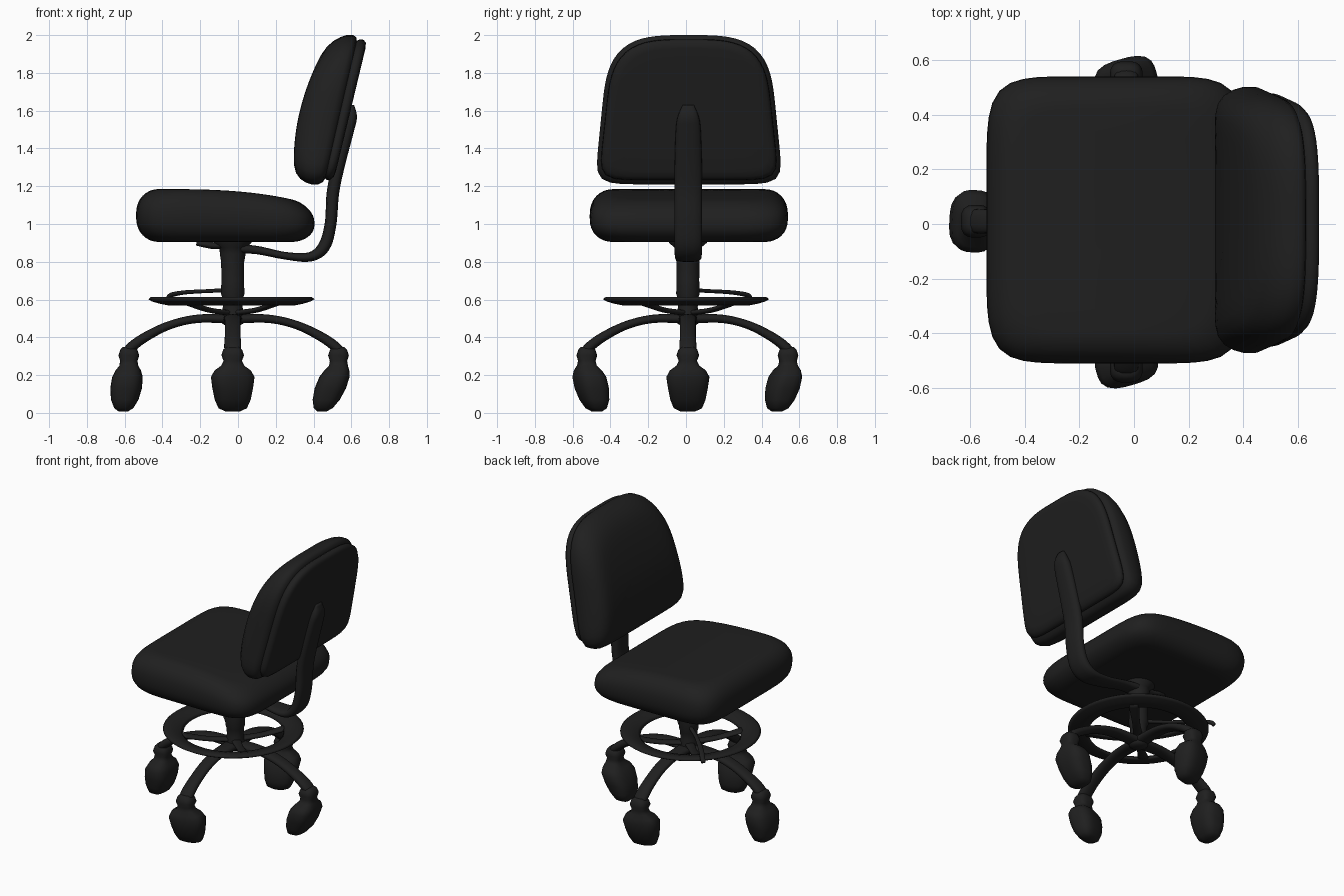
import bpy, bmesh, math
from mathutils import Vector

if "Cube" in bpy.data.objects:
    bpy.data.objects.remove(bpy.data.objects["Cube"])

black = bpy.data.materials.new("soft black")
black.diffuse_color = (0.014, 0.014, 0.014, 1)
black.use_nodes = True
black.node_tree.nodes["Principled BSDF"].inputs["Base Color"].default_value = black.diffuse_color


def loft(name, rings, closed=False):
    """Skin a list of equal-length point rings into one smooth object."""
    bm = bmesh.new()
    vs = [[bm.verts.new(p) for p in r] for r in rings]
    n = len(vs[0])
    pairs = list(zip(vs, vs[1:])) + ([(vs[-1], vs[0])] if closed else [])
    for a, b in pairs:
        for i in range(n):
            j = (i + 1) % n
            bm.faces.new((a[i], a[j], b[j], b[i]))
    if not closed:
        bm.faces.new(vs[0][::-1])
        bm.faces.new(vs[-1])
    bmesh.ops.recalc_face_normals(bm, faces=bm.faces)
    for f in bm.faces:
        f.smooth = True
    me = bpy.data.meshes.new(name)
    bm.to_mesh(me)
    bm.free()
    ob = bpy.data.objects.new(name, me)
    me.materials.append(black)
    bpy.context.collection.objects.link(ob)
    return ob


def squircle(count, n_up, n_down=None):
    """Unit superellipse, with its own roundness for upper and lower half."""
    pts = []
    for i in range(count):
        t = 2 * math.pi * i / count
        c, s = math.cos(t), math.sin(t)
        n = n_up if s >= 0 or n_down is None else n_down
        r = (abs(c) ** n + abs(s) ** n) ** (-1 / n)
        pts.append((r * c, r * s))
    return pts


def smooth_path(keys, steps=6):
    """Catmull-Rom interpolation of tuples."""
    k = [Vector(p) for p in keys]
    k = [2 * k[0] - k[1]] + k + [2 * k[-1] - k[-2]]
    out = []
    for a, b, c, d in zip(k, k[1:], k[2:], k[3:]):
        for s in range(steps):
            t = s / steps
            out.append(0.5 * (2 * b + (c - a) * t + (2 * a - 5 * b + 4 * c - d) * t * t
                              + (3 * b - a - 3 * c + d) * t ** 3))
    return out + [k[-2]]


def sweep(name, pos, sizes, side, n=2.5):
    """Sweep an oval (half width along side, half thickness) along a path."""
    path, dims = smooth_path(pos), smooth_path(sizes)
    side = Vector(side).normalized()
    rings = []
    for i, (p, d) in enumerate(zip(path, dims)):
        tan = (path[min(i + 1, len(path) - 1)] - path[max(i - 1, 0)]).normalized()
        up = tan.cross(side).normalized()
        rings.append([p + side * (u * d[0]) + up * (v * d[1]) for u, v in squircle(16, n)])
    return loft(name, rings)


# Seat cushion: stacked rounded squares, top sloping down toward the backrest
def seat_point(u, v, inset, h):
    x = -0.0675 + u * (0.4725 - inset)
    y = 0.015 + v * (0.525 - inset)
    top = 1.185 - 0.085 * (max(0, x + 0.45) / 0.85) ** 3
    return (x, y, (top + 0.905) / 2 + h * (top - 0.905) / 2)


steps = [(0.45, -1), (0.3, -1), (0.2, -1)]
for i in range(-8, 9):
    a = math.pi / 2 * i / 8
    steps.append((0.12 * (1 - math.cos(a)), math.copysign(abs(math.sin(a)) ** 0.85, a)))
steps += [(0.2, 1), (0.3, 1), (0.38, 1), (0.45, 1)]
loft("seat", [[seat_point(u, v, e, h) for u, v in squircle(80, 6.5)] for e, h in steps])


# Backrest: upright rounded outlines, layered from front to rear
def front_x(z):
    return 0.295 + 0.45 * (z - 1.33) ** 2


def rear_x(z):
    return 0.46 + 0.23 * (z - 1.22)


def shell_x(z):
    return 0.675 - 0.24 * (1.93 - z)


def back_layers(name, layers, xa, xb):
    rings = []
    for inset, w in layers:
        ring = []
        for u, v in squircle(80, 3.5, 9):
            z = 1.605 + v * (0.395 - inset)
            y = 0.015 + u * (0.46 - 0.04 * v - inset)
            ring.append((xa(z) + w * (xb(z) - xa(z)), y, z))
        rings.append(ring)
    loft(name, rings)


back_layers("backrest_pad",
            [(0.38, 0), (0.3, 0), (0.22, 0), (0.15, 0), (0.1, 0.01), (0.06, 0.06), (0.03, 0.18),
             (0.01, 0.36), (0, 0.55), (0, 0.8), (0.012, 0.93), (0.04, 1), (0.2, 1), (0.38, 1)],
            front_x, rear_x)
back_layers("backrest_shell",
            [(0.38, -0.2), (0.035, -0.2), (0.022, 0.2), (0.025, 0.6), (0.04, 0.9), (0.07, 1),
             (0.15, 1), (0.25, 1), (0.38, 1)],
            rear_x, shell_x)

# Curved support arm from the post up the rear of the backrest
sweep("backrest_arm",
      [(-0.03, 0.012, 0.87), (0.1, 0.012, 0.862), (0.25, 0.012, 0.832), (0.38, 0.012, 0.826),
       (0.455, 0.012, 0.88), (0.49, 0.012, 1.0), (0.503, 0.012, 1.17), (0.535, 0.012, 1.32),
       (0.58, 0.012, 1.5), (0.6, 0.012, 1.57), (0.605, 0.012, 1.63)],
      [(0.06, 0.025), (0.05, 0.022), (0.06, 0.02), (0.07, 0.025), (0.073, 0.032), (0.073, 0.031),
       (0.073, 0.033), (0.072, 0.033), (0.066, 0.035), (0.055, 0.03), (0.03, 0.01)],
      (0, 1, 0), 3)

# Central post
HX, HY = -0.028, 0.01


def circle_ring(r, z, cx=HX, cy=HY, n=32):
    return [(cx + r * math.cos(2 * math.pi * i / n), cy + r * math.sin(2 * math.pi * i / n), z)
            for i in range(n)]


loft("post", [circle_ring(r, z) for r, z in
              [(0.035, 0.46), (0.058, 0.475), (0.062, 0.52), (0.052, 0.56), (0.055, 0.61),
               (0.062, 0.63), (0.06, 0.7), (0.061, 0.8), (0.068, 0.84), (0.07, 0.875),
               (0.1, 0.9), (0.1, 0.93)]])

# Foot ring, slightly dished, with four spokes
loft("foot_ring", [circle_ring(r, z, -0.035, 0.0, 64) for r, z in
                   [(0.44, 0.602), (0.425, 0.614), (0.38, 0.61), (0.33, 0.595), (0.312, 0.578),
                    (0.33, 0.568), (0.38, 0.578), (0.42, 0.59)]], closed=True)
for i in range(4):
    a = math.radians(45 + 90 * i)
    c, s = math.cos(a), math.sin(a)
    sweep(f"foot_ring_spoke_{i + 1}",
          [(HX + r * c, HY + r * s, z) for r, z in [(0.03, 0.53), (0.18, 0.545), (0.34, 0.582)]],
          [(0.03, 0.014), (0.025, 0.013), (0.035, 0.012)], (-s, c, 0))

# Levers: one above the foot ring, one under the seat
sweep("ring_lever", [(-0.05, 0.03, 0.65), (-0.16, 0.12, 0.645), (-0.28, 0.24, 0.638),
                     (-0.35, 0.32, 0.625), (-0.37, 0.34, 0.605)],
      [(0.012, 0.012), (0.012, 0.01), (0.016, 0.011), (0.016, 0.012), (0.014, 0.012)], (1, 1.1, 0))
sweep("seat_lever", [(-0.06, 0.01, 0.895), (-0.12, 0.01, 0.885), (-0.17, 0.01, 0.892), (-0.22, 0.01, 0.9)],
      [(0.05, 0.02), (0.04, 0.018), (0.04, 0.018), (0.03, 0.014)], (0, 1, 0))

# Four arched legs, each with a leaning caster: angle, stem radius, caster foot radius, twist
caster = [(0.008, 0.04, 0.025), (0.025, 0.075, 0.05), (0.07, 0.093, 0.072), (0.13, 0.105, 0.083),
          (0.19, 0.114, 0.08), (0.225, 0.095, 0.066), (0.25, 0.06, 0.05), (0.275, 0.048, 0.046),
          (0.305, 0.06, 0.055), (0.335, 0.05, 0.045), (0.35, 0.03, 0.03)]
for i, (deg, stem, foot, twist) in enumerate([(0, 0.56, 0.47, 0), (90, 0.53, 0.47, 16),
                                              (180, 0.55, 0.58, -3), (270, 0.535, 0.48, 16)]):
    a = math.radians(deg)
    out, side = Vector((math.cos(a), math.sin(a), 0)), Vector((-math.sin(a), math.cos(a), 0))
    hub = Vector((HX, HY, 0))
    k = stem / 0.53
    sweep(f"leg_{i + 1}",
          [hub + out * (r * k) + Vector((0, 0, z)) for r, z in
           [(0, 0.498), (0.18, 0.498), (0.32, 0.465), (0.44, 0.405), (0.52, 0.345), (0.545, 0.3)]],
          [(0.05, 0.025), (0.045, 0.022), (0.042, 0.022), (0.042, 0.025), (0.045, 0.027), (0.035, 0.025)],
          side)
    tw = math.radians(twist)
    rings = []
    for z, w, d in caster:
        t = min(1, z / 0.25)
        mid = hub + out * (foot + (stem - foot) * t) + Vector((0, 0, z))
        f = tw * max(0, min(1, (0.3 - z) / 0.07))
        o, s = out * math.cos(f) + side * math.sin(f), side * math.cos(f) - out * math.sin(f)
        rings.append([mid + s * (u * w) + o * (v * d) for u, v in squircle(24, 3)])
    loft(f"caster_{i + 1}", rings)
